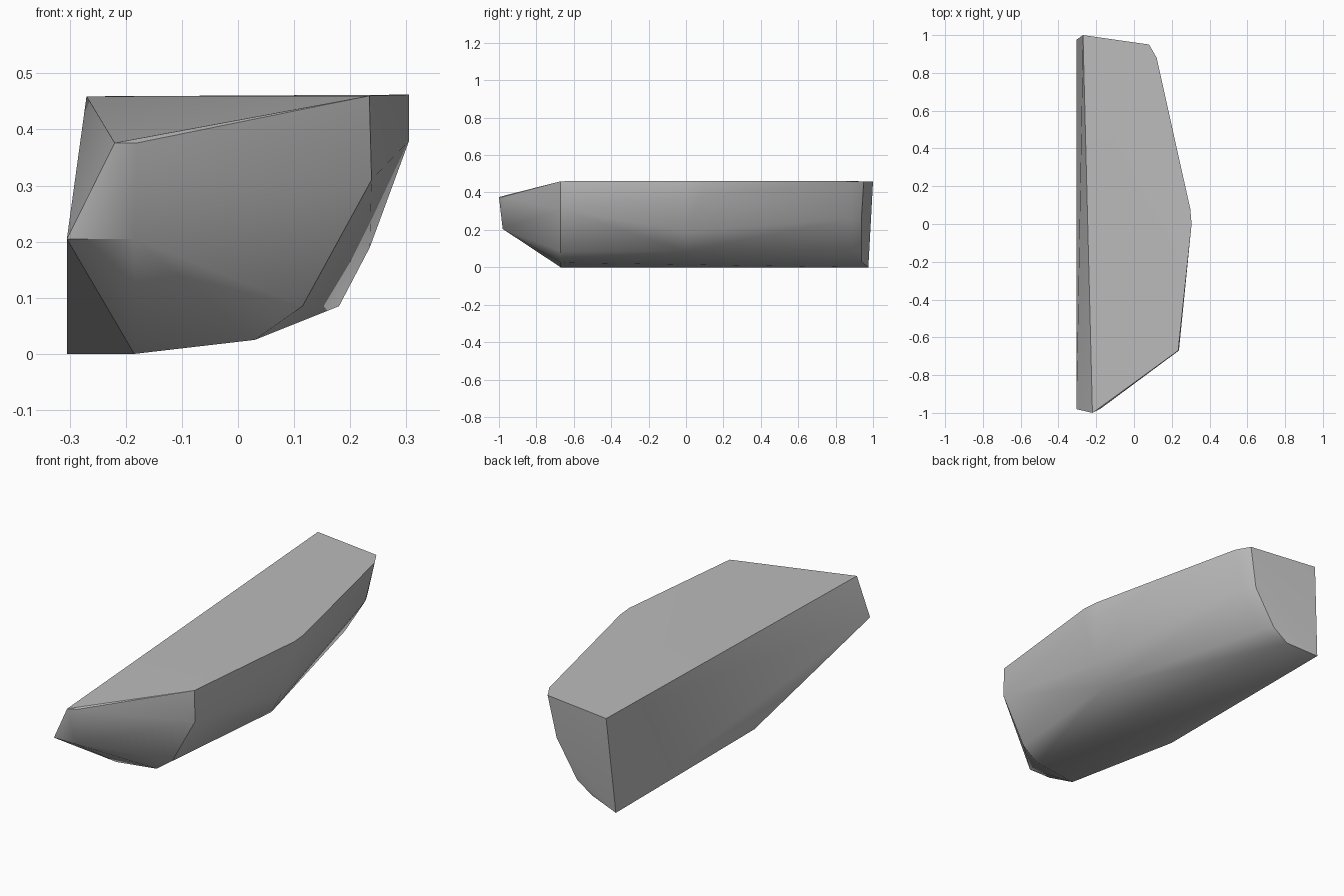
import bpy
import bmesh
import math

# Remove only the default object
default_cube = bpy.data.objects.get("Cube")
if default_cube is not None:
    bpy.data.objects.remove(default_cube, do_unlink=True)


def make_material(name, colour):
    """Flat matte material with one colour."""
    material = bpy.data.materials.new(name)
    material.use_nodes = True
    material.diffuse_color = colour
    shader = material.node_tree.nodes["Principled BSDF"]
    shader.inputs["Base Color"].default_value = colour
    shader.inputs["Roughness"].default_value = 0.8
    return material


def make_hull(name, points, material):
    """Wrap a closed faceted body around its corner points."""
    bm = bmesh.new()
    for point in points:
        bm.verts.new(point)
    bmesh.ops.convex_hull(bm, input=bm.verts[:])
    loose = [vert for vert in bm.verts if not vert.link_faces]
    bmesh.ops.delete(bm, geom=loose, context="VERTS")
    bmesh.ops.recalc_face_normals(bm, faces=bm.faces[:])
    mesh = bpy.data.meshes.new(name)
    bm.to_mesh(mesh)
    bm.free()
    mesh.materials.append(material)
    body = bpy.data.objects.new(name, mesh)
    bpy.context.collection.objects.link(body)
    return body


def section(y, profile):
    """Place an (x, z) profile at one station along the length."""
    return [(x, y, z) for x, z in profile]


stone_grey = make_material("stone_grey", (0.5, 0.5, 0.5, 1.0))

# Narrow blunt nose
nose = section(-0.98, [(-0.305, 0.205), (-0.185, 0.205), (-0.18, 0.376)])
nose += section(-1.0, [(-0.22, 0.376)])

# Shoulder behind the nose
shoulder = section(-0.67, [(-0.185, 0), (0.03, 0.025), (0.115, 0.085),
                           (0.17, 0.19), (0.238, 0.31), (0.234, 0.46)])

# Widest part, bulging to one side
bulge = section(0, [(0.18, 0.085), (0.235, 0.19), (0.305, 0.38), (0.305, 0.462)])
bulge += section(0.08, [(0.298, 0.38), (0.298, 0.462)])

# Rounded corner and flat tail
tail_corner = section(0.88, [(-0.04, 0.085), (0.07, 0.26), (0.12, 0.46)])
tail = section(0.938, [(-0.15, 0.03), (-0.07, 0.085), (0.04, 0.26)])
tail += section(0.95, [(0.08, 0.46)])
tail += section(1.0, [(-0.27, 0.459)])

# Bottom edge of the flat side
flat_side = section(0.975, [(-0.305, 0)]) + section(-0.09, [(-0.305, 0)])

corners = nose + shoulder + bulge + tail_corner + tail + flat_side
rock = make_hull("rock_slab", corners, stone_grey)

# Soft facets with crisp main edges
bpy.ops.object.select_all(action="DESELECT")
rock.select_set(True)
bpy.context.view_layer.objects.active = rock
bpy.ops.object.shade_smooth_by_angle(angle=math.radians(36))
